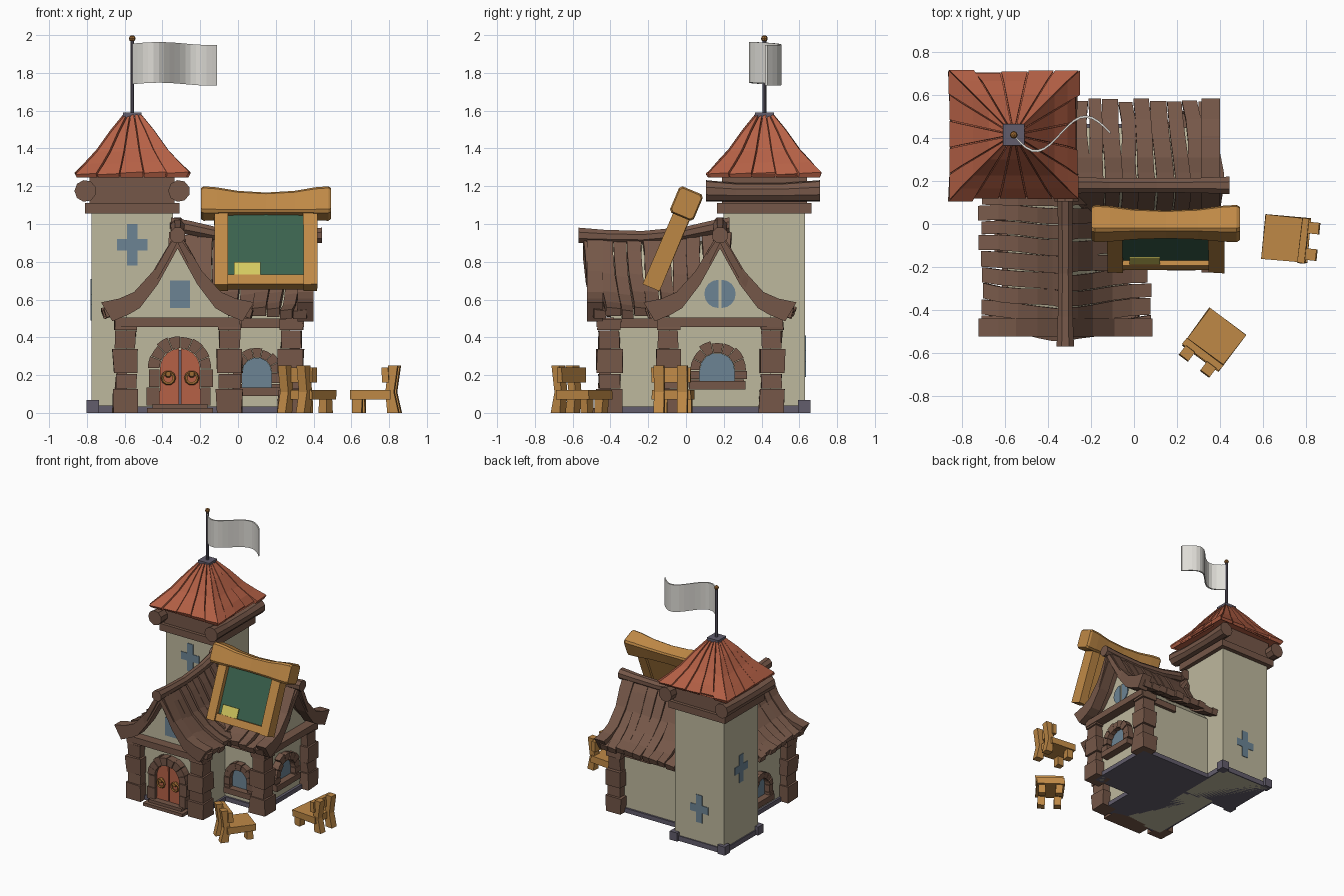
import bpy, bmesh, math, random
from mathutils import Matrix, Vector

if "Cube" in bpy.data.objects:
    bpy.data.objects.remove(bpy.data.objects["Cube"])
random.seed(4)
PI = math.pi

def srgb(*c):
    return [((v / 255 + 0.055) / 1.055) ** 2.4 for v in c] + [1]

COLORS = {"plaster": srgb(190, 184, 157), "timber": srgb(117, 87, 72), "red": srgb(182, 97, 70),
          "honey_wood": srgb(191, 137, 70), "board_green": srgb(58, 98, 78), "paper_yellow": srgb(212, 202, 96),
          "glass": srgb(108, 132, 148), "slate": srgb(98, 93, 108), "brass": srgb(160, 108, 52),
          "cloth": srgb(222, 220, 214)}
MATS = {}
for key, col in COLORS.items():
    MATS[key] = bpy.data.materials.new(key)
    MATS[key].diffuse_color = col

PARTS = {}
I4 = Matrix.Identity(4)

def jit(a):
    return random.uniform(-a, a)

def loft(name, mat, rings, M=I4):
    """Skin matching rings into a capped solid and add it to the named part."""
    bm = PARTS.setdefault(name, (bmesh.new(), mat))[0]
    vs = [[bm.verts.new(M @ Vector(p)) for p in r] for r in rings]
    n = len(vs[0])
    for a, b in zip(vs, vs[1:]):
        for i in range(n):
            bm.faces.new((a[i], a[(i + 1) % n], b[(i + 1) % n], b[i]))
    bm.faces.new(vs[0])
    bm.faces.new(vs[-1])

def box(name, mat, x0, x1, y0, y1, z0, z1, M=I4, j=0):
    loft(name, mat, [[(x + jit(j), y + jit(j), z) for x, y in ((x0, y0), (x1, y0), (x1, y1), (x0, y1))]
                     for z in (z0, z1)], M)

def prism(name, mat, poly, d0, d1, M=I4):
    loft(name, mat, [[(u, d, z) for u, z in poly] for d in (d0, d1)], M)

def circle(r, n, cu=0, cz=0, a0=0, a1=2 * PI, closed=True):
    m = n if closed else n - 1
    return [(cu + r * math.cos(a0 + (a1 - a0) * i / m), cz + r * math.sin(a0 + (a1 - a0) * i / m)) for i in range(n)]

def log(name, mat, path, n=8, M=I4):
    """Round beam running along local d; path holds (u, d, z, radius)."""
    loft(name, mat, [[(a, d, b) for a, b in circle(r, n, u, z, PI / n, 2 * PI + PI / n)] for u, d, z, r in path], M)

def frame(x, y, deg):
    """Wall frame: local x runs along the wall, local y points out of it."""
    return Matrix.Translation((x, y, 0)) @ Matrix.Rotation(math.radians(deg), 4, 'Z') @ Matrix.Diagonal((1, -1, 1, 1))

def arch(name, M, u, d, z0, spring, rin, rout, n=7):
    """Ring of stones over stacked jamb stones."""
    for i in range(n):
        a, b = PI * i / n, PI * (i + 1) / n - 0.02
        ro = rout + jit(0.008)
        prism(name, "timber", circle(rin, 3, u, spring, a, b, False) + circle(ro, 3, u, spring, b, a, False),
              d - 0.03, d + 0.05 + jit(0.006), M)
    for s in (-1, 1):
        for k in range(2):
            h = (spring - z0) / 2
            ro = rout + jit(0.01)
            lo, hi = sorted((u + s * rin, u + s * ro))
            box(name, "timber", lo, hi, d - 0.03, d + 0.05 + jit(0.006), z0 + k * h, z0 + k * h + h - 0.004, M)

def window(name, M, u, d, z0, spring, rin, rout):
    arch(name + "_surround", M, u, d, z0, spring, rin, rout)
    prism(name + "_glass", "glass", [(u - rin, z0), (u + rin, z0)] + circle(rin, 8, u, spring, 0, PI, False), d - 0.01, d + 0.008, M)
    box(name + "_surround", "timber", u - rout, u + rout, d - 0.03, d + 0.06, z0 - 0.01, z0 + 0.035, M)

# Two matching gabled wings meeting at the corner
ROOF = [(0.0, 0.95), (0.06, 0.86), (0.13, 0.735), (0.22, 0.63), (0.31, 0.575), (0.395, 0.545)]
OUT = [(0.0, 0.97), (0.13, 0.75), (0.23, 0.64), (0.31, 0.605), (0.405, 0.585)]
INN = [(0.0, 0.87), (0.105, 0.68), (0.2, 0.555), (0.26, 0.52), (0.345, 0.485)]
WINGS = {"front_wing": frame(-0.32, 0.19, 0), "right_wing": frame(-0.315, 0.18, 90)}
for w, M in WINGS.items():
    half = [(0.27, 0.0), (0.27, 0.52), (0.2, 0.6), (0.1, 0.73)]
    prism(w + "_walls", "plaster", half + [(0, 0.91)] + [(-u, z) for u, z in half[::-1]], -0.03, 0.59, M)
    box(w + "_base", "slate", -0.285, 0.285, -0.03, 0.61, 0, 0.035, M)
    # bent roof planks
    for s in (-1, 1):
        edges = [-0.05 + 0.079 * i + (jit(0.008) if 0 < i < 10 else 0) for i in range(11)]
        for d0, d1 in zip(edges, edges[1:]):
            lift, ext, th, sk = jit(0.009), jit(0.012), 0.04, jit(0.008)
            rings = []
            for k, (u, z) in enumerate(ROOF):
                f = 1 - 0.08 * u / 0.4
                uu = u + (ext if k == 5 else 0)
                w0, w1 = d0 * f + sk * math.sin(k * 1.3), d1 * f - 0.004 + sk * math.sin(k * 1.3)
                sag = -0.012 * math.sin(PI * max(d0, 0) / 0.75) if k < 3 else 0
                z += lift + sag
                rings.append([(s * uu, w0, z), (s * uu, w1, z + 0.008),
                              (s * (uu - 0.015 * (k > 0)), w1, z - th), (s * (uu - 0.015 * (k > 0)), w0, z - th)])
            loft(w + "_roof_planks", "timber", rings, M)
        # barge boards on the gable
        loft(w + "_barge_boards", "timber",
             [[(s * a, 0.63, b), (s * a, 0.715, b), (s * c, 0.715, e), (s * c, 0.63, e)] for (a, b), (c, e) in zip(OUT, INN)], M)
        # stacked corner posts
        z = 0
        for h, r in ((0.13, 0.068), (0.08, 0.056), (0.13, 0.066), (0.10, 0.054), (0.06, 0.062)):
            c = s * 0.275
            box(w + "_corner_posts", "timber", c - r, c + r, 0.595 - r, 0.595 + r, z, z + h - 0.003, M, 0.006)
            z += h
        lo, hi = sorted((s * 0.25, s * 0.295))
        box(w + "_wall_plate", "timber", lo, hi, 0.3, 0.6, 0.45, 0.5, M)
    box(w + "_tie_beam", "timber", -0.33, 0.33, 0.57, 0.665, 0.455, 0.505, M)
    log(w + "_ridge_beam", "timber", [(0, -0.04, 0.995, 0.043), (0, 0.06, 0.98, 0.04), (0, 0.2, 0.95, 0.037),
                                      (0, 0.42, 0.93, 0.036), (0, 0.62, 0.934, 0.038), (0, 0.76, 0.94, 0.044)], 8, M)

# Double door with arch, ring handles and steps
A, B = WINGS["front_wing"], WINGS["right_wing"]
DU = 0.013
arch("door_arch", A, DU, 0.60, 0.04, 0.235, 0.108, 0.17, 8)
prism("door_gap", "slate", [(DU - 0.1, 0.04), (DU + 0.1, 0.04)] + circle(0.1, 10, DU, 0.235, 0, PI, False), 0.58, 0.605, A)
for s in (-1, 1):
    prism("door_leaves", "red", [(DU + s * u, z) for u, z in [(0.006, 0.045), (0.108, 0.045)] +
          circle(0.106, 6, 0, 0.235, 0, PI / 2 - 0.06, False)], 0.59, 0.622, A)
    ring = []
    for i in range(11):
        a = 2 * PI * i / 10
        ring.append([(DU + s * 0.062 + (0.031 + p) * math.cos(a), 0.636 + q, 0.185 + (0.031 + p) * math.sin(a))
                     for p, q in circle(0.009, 5)])
    loft("door_handles", "brass", ring, A)
    log("door_handles", "brass", [(DU + s * 0.062, 0.61, 0.205, 0.022), (DU + s * 0.062, 0.648, 0.205, 0.014)], 8, A)
box("door_steps", "timber", DU - 0.175, DU + 0.175, 0.55, 0.70, 0, 0.025, A)
box("door_steps", "timber", DU - 0.145, DU + 0.145, 0.55, 0.67, 0.025, 0.048, A)

# Windows
window("right_window", B, -0.015, 0.59, 0.135, 0.225, 0.093, 0.15)
window("front_side_window", frame(0.1, -0.09, 0), 0, 0, 0.10, 0.215, 0.078, 0.125)
window("left_side_window", frame(-0.59, -0.06, -90), 0, 0, 0.10, 0.215, 0.078, 0.125)
box("gable_square_window", "glass", DU - 0.052, DU + 0.052, 0.58, 0.597, 0.555, 0.70, A)
for s in (-1, 1):
    prism("gable_round_window", "glass", [(s * u, z) for u, z in circle(0.075, 9, 0.008, 0.63, -PI / 2, PI / 2, False)], 0.58, 0.597, B)

# Tower
T = Matrix.Translation((-0.56, 0.415, 0))
box("tower_walls", "plaster", -0.216, 0.216, -0.216, 0.216, 0, 1.08, T)
box("tower_base", "slate", -0.225, 0.225, -0.225, 0.225, 0, 0.04, T)
for sx in (-1, 1):
    for sy in (-1, 1):
        box("tower_corner_stones", "slate", sx * 0.21 - 0.033, sx * 0.21 + 0.033, sy * 0.21 - 0.033, sy * 0.21 + 0.033, 0, 0.068, T)
    log("tower_logs", "timber", [(sx * 0.248, -0.31, 1.175, 0.058), (sx * 0.248, -0.15, 1.168, 0.05),
                                 (sx * 0.248, 0.1, 1.168, 0.05), (sx * 0.248, 0.295, 1.175, 0.058)], 9, T)
box("tower_collar", "timber", -0.25, 0.25, -0.25, 0.25, 1.055, 1.11, T)
box("tower_collar", "timber", -0.225, 0.225, -0.225, 0.225, 1.11, 1.27, T)
for deg, z in ((0, 0.89), (-90, 0.6), (180, 0.3)):
    W = T @ Matrix.Rotation(math.radians(deg), 4, 'Z')
    cross = [(0.027, 0.11), (0.027, 0.03), (0.08, 0.03)]
    cross += [(u, -v) for u, v in cross[::-1]]
    cross += [(-u, -v) for u, v in cross]
    prism("cross_windows", "glass", [(u, z + v) for u, v in cross], -0.22, -0.21, W)

# Flared plank roof of the tower
LEV = [(0.305, 1.265), (0.25, 1.32), (0.19, 1.385), (0.115, 1.49), (0.048, 1.572)]
loft("tower_roof_core", "red", [[(sx * (h - 0.015), sy * (h - 0.015), z - 0.012) for sx, sy in
                                 ((-1, -1), (1, -1), (1, 1), (-1, 1))] for h, z in LEV], T)
for k in range(4):
    R = T @ Matrix.Rotation(k * PI / 2, 4, 'Z')
    cuts = [-1, -0.62, -0.22, 0.2, 0.6, 1]
    for i, (f0, f1) in enumerate(zip(cuts, cuts[1:])):
        lift, ext = jit(0.006), jit(0.007) - (0.012 if 0 < i < 4 else 0)
        rings = []
        for n, (h, z) in enumerate(LEV):
            h2 = h + (ext if n == 0 else 0)
            a, b = f0 * h + 0.003, f1 * h - 0.003
            q = max(h2 - 0.012, 0.01)
            rings.append([(a, -h2, z + lift), (b, -h2, z + lift + 0.006), (b * 0.97, -q, z - 0.02), (a * 0.97, -q, z - 0.02)])
        loft("tower_roof_planks", "red", rings, R)
box("roof_cap", "slate", -0.05, 0.05, -0.05, 0.05, 1.565, 1.59, T)

# Flag and pole
loft("flag_pole", "slate", [[(x, y, z) for x, y in circle(0.01, 8)] for z in (1.58, 1.97)], T)
loft("pole_ball", "brass", [[(x, y, 1.982 - 0.018 * math.cos(a)) for x, y in circle(0.018 * math.sin(a), 8)]
                            for a in (0.3, 0.9, PI / 2, 2.24, 2.84)], T)
rows = []
for i in range(17):
    t = i / 16
    y = -0.078 * math.sin(2 * PI * t ** 0.95) + 0.01 * t
    zb = 1.74 + 0.008 * math.sin(5 * t)
    rows.append([(0.45 * t, y - 0.006, zb), (0.45 * t, y + 0.006, zb), (0.45 * t, y + 0.006, zb + 0.215), (0.45 * t, y - 0.006, zb + 0.215)])
loft("flag", "cloth", rows, T)

# Tilted notice board resting on the roof
S = Matrix.Translation((0.148, -0.185, 0.663)) @ Matrix.Rotation(math.radians(-22.8), 4, 'X')
for s in (-1, 1):
    lo, hi = sorted((s * 0.2, s * 0.272))
    box("board_posts", "honey_wood", lo, hi, -0.047, 0.047, 0, 0.46, S, 0.004)
box("board_bottom_rail", "honey_wood", -0.205, 0.205, -0.035, 0.04, 0.005, 0.06, S)
box("board_back", "honey_wood", -0.205, 0.205, 0.0, 0.03, 0.05, 0.45, S)
box("board_panel", "board_green", -0.205, 0.205, -0.009, 0.0, 0.055, 0.45, S)
box("board_note", "paper_yellow", -0.168, -0.028, -0.03, -0.022, 0.055, 0.135, S)
beam = []
for x, h, up in ((-0.345, 0.068, 0.008), (-0.33, 0.076, 0.008), (-0.26, 0.073, 0.006), (-0.15, 0.062, 0), (0, 0.057, -0.003),
                 (0.15, 0.062, 0), (0.26, 0.073, 0.006), (0.33, 0.076, 0.008), (0.345, 0.068, 0.008)):
    beam.append([(x, y * h * 0.9, 0.475 + up + z * h) for y, z in ((-1, -0.8), (-0.8, -1), (0.8, -1), (1, -0.8), (1, 0.8), (0.8, 1), (-0.8, 1), (-1, 0.8))])
loft("board_top_beam", "honey_wood", beam, S)

# Two chairs
for n, (x, y, deg) in (("right_chair", (0.70, -0.067, -6)), ("front_chair", (0.375, -0.535, -127))):
    C = Matrix.Translation((x, y, 0)) @ Matrix.Rotation(math.radians(deg), 4, 'Z')
    box(n + "_seat", "honey_wood", -0.1, 0.115, -0.105, 0.105, 0.07, 0.122, C, 0.004)
    for s in (-1, 1):
        box(n + "_legs", "honey_wood", -0.085, -0.035, s * 0.065 - 0.026, s * 0.065 + 0.026, 0, 0.072, C, 0.004)
        p = s * 0.062
        loft(n + "_back_posts", "honey_wood", [[(u, p - 0.027, z), (v, p - 0.027, z), (v, p + 0.027, z), (u, p + 0.027, z)]
             for u, v, z in ((0.1, 0.16, 0), (0.09, 0.135, 0.11), (0.105, 0.155, 0.252))], C)
    box(n + "_back_slat", "honey_wood", 0.072, 0.108, -0.105, 0.105, 0.16, 0.24, C, 0.004)

# Turn every collected part into an object
for name, (bm, mat) in PARTS.items():
    bmesh.ops.recalc_face_normals(bm, faces=bm.faces)
    me = bpy.data.meshes.new(name)
    bm.to_mesh(me)
    bm.free()
    me.materials.append(MATS[mat])
    bpy.context.collection.objects.link(bpy.data.objects.new(name, me))

for m in bpy.data.materials:
    if m.users and not m.is_grease_pencil:
        m.use_nodes = True
        m.node_tree.nodes["Principled BSDF"].inputs["Base Color"].default_value = m.diffuse_color
